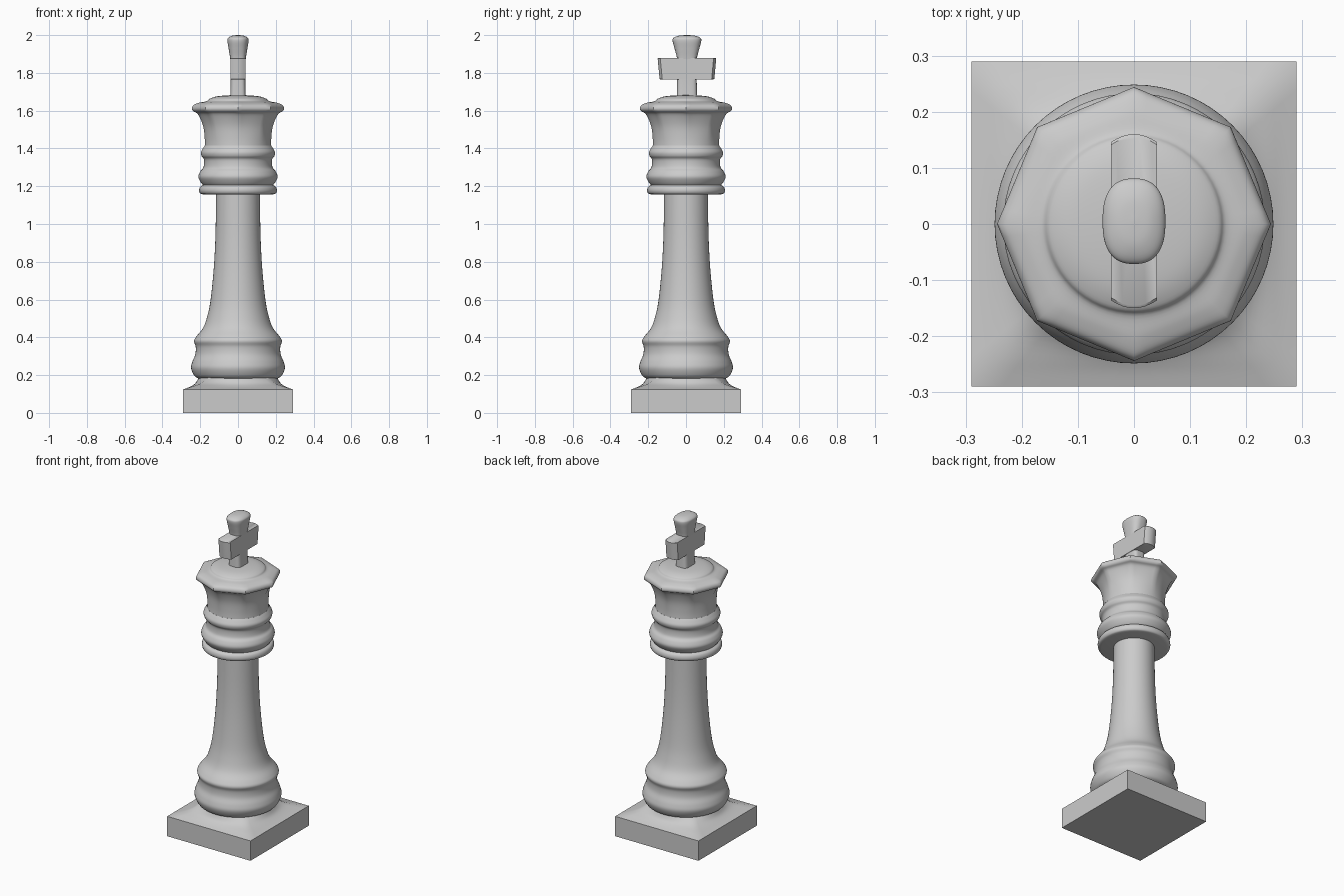
import bpy, bmesh, math

if "Cube" in bpy.data.objects:
    bpy.data.objects.remove(bpy.data.objects["Cube"])

N = 64
ANGLES = [2 * math.pi * i / N for i in range(N)]


def spline(pts, steps=5):
    """Catmull-Rom through profile points of any dimension."""
    out = []
    for i in range(len(pts) - 1):
        a, b, c, d = pts[max(i - 1, 0)], pts[i], pts[i + 1], pts[min(i + 2, len(pts) - 1)]
        for s in range(steps):
            t = s / steps
            out.append([0.5 * (2 * q + (r - p) * t + (2 * p - 5 * q + 4 * r - w) * t * t
                               + (3 * q - p - 3 * r + w) * t ** 3)
                        for p, q, r, w in zip(a, b, c, d)])
    out.append(list(pts[-1]))
    return out


def loft(name, rings, angle=40):
    """Skin a stack of equal-length rings and cap both ends."""
    bm = bmesh.new()
    rows = [[bm.verts.new(p) for p in ring] for ring in rings]
    n = len(rows[0])
    for lo, hi in zip(rows, rows[1:]):
        for i in range(n):
            j = (i + 1) % n
            bm.faces.new((lo[i], lo[j], hi[j], hi[i]))
    bm.faces.new(rows[0][::-1])
    bm.faces.new(rows[-1])
    bmesh.ops.recalc_face_normals(bm, faces=bm.faces)
    me = bpy.data.meshes.new(name)
    bm.to_mesh(me)
    bm.free()
    ob = bpy.data.objects.new(name, me)
    bpy.context.collection.objects.link(ob)
    bpy.context.view_layer.objects.active = ob
    ob.select_set(True)
    bpy.ops.object.shade_smooth_by_angle(angle=math.radians(angle))
    ob.select_set(False)
    return ob


def circle(r, z):
    return [(r * math.cos(a), r * math.sin(a), z) for a in ANGLES]


def square(r, z, k):
    """Circle (k=0) to square of half width r (k=1)."""
    ring = []
    for a in ANGLES:
        c, s = math.cos(a), math.sin(a)
        q = r * (1 - k + k / max(abs(c), abs(s)))
        ring.append((q * c, q * s, z))
    return ring


def octagon(r, z, k):
    """Circle (k=0) to octagon with corners on the axes (k=1)."""
    ring = []
    h = math.pi / 8
    for a in ANGLES:
        q = r * (1 - k + k * math.cos(h) / math.cos(a % (2 * h) - h))
        ring.append((q * math.cos(a), q * math.sin(a), z))
    return ring


def superellipse(rx, ry, z, e, cy=0.005):
    f = lambda v: math.copysign(abs(v) ** (2 / e), v)
    return [(rx * f(math.cos(a)), cy + ry * f(math.sin(a)), z) for a in ANGLES]


# square plinth with concave shoulders fading into a circle
shoulder = spline([(0.29, 0.125, 1), (0.255, 0.138, 0.9), (0.225, 0.158, 0.5), (0.205, 0.195, 0)])
loft("plinth", [square(0.29, 0, 1)] + [square(*p) for p in shoulder])

# lower mouldings and tapered shaft
body = spline([(0.205, 0.18), (0.23, 0.195), (0.248, 0.235), (0.242, 0.27), (0.226, 0.31),
               (0.224, 0.35), (0.233, 0.38), (0.22, 0.405), (0.185, 0.45), (0.163, 0.51),
               (0.145, 0.6), (0.128, 0.77), (0.119, 0.95), (0.116, 1.17)])
loft("shaft", [circle(*p) for p in body])

# stacked collar rings
foot_ring = spline([(0.185, 1.157), (0.2, 1.162), (0.206, 1.178), (0.2, 1.197), (0.182, 1.208)])
loft("collar_foot_ring", [circle(*p) for p in foot_ring])
collar = spline([(0.18, 1.2), (0.198, 1.222), (0.21, 1.25), (0.2, 1.278), (0.183, 1.3),
                 (0.18, 1.34), (0.193, 1.36), (0.196, 1.38), (0.186, 1.4), (0.176, 1.415)])
loft("collar", [circle(*p) for p in collar])

# crown flaring from round to an octagonal lip
crown = spline([(0.177, 1.39, 0), (0.176, 1.45, 0.15), (0.185, 1.52, 0.45), (0.212, 1.58, 0.85),
                (0.238, 1.598, 1), (0.244, 1.613, 1), (0.235, 1.63, 1), (0.205, 1.642, 0.8),
                (0.165, 1.65, 0.1), (0.15, 1.663, 0), (0.115, 1.675, 0), (0.06, 1.681, 0),
                (0.005, 1.682, 0)])
loft("crown", [octagon(*p) for p in crown])

# cross: upright with flared, domed tip
upright = spline([(0.042, 0.054, 1.66, 4), (0.039, 0.052, 1.74, 4), (0.039, 0.051, 1.84, 4),
                  (0.042, 0.053, 1.88, 3.2), (0.05, 0.066, 1.93, 2.7), (0.056, 0.076, 1.97, 2.5),
                  (0.051, 0.07, 1.986, 2.5), (0.03, 0.042, 1.997, 2.2), (0.003, 0.004, 2.0, 2)])
loft("cross_upright", [superellipse(*p) for p in upright])


# cross: horizontal bar with bowed ends
def bar_ring(y, z):
    end = [(0.041 * (1 - t / 4), y - 0.014 * (1 - t / 4) ** 2) for t in range(9)]
    return [(px, 0.005 + py, z) for px, py in end] + [(-px, 0.005 - py, z) for px, py in end]


loft("cross_bar", [bar_ring(0.141, 1.766), bar_ring(0.145, 1.768),
                   bar_ring(0.155, 1.876), bar_ring(0.15, 1.88)])
